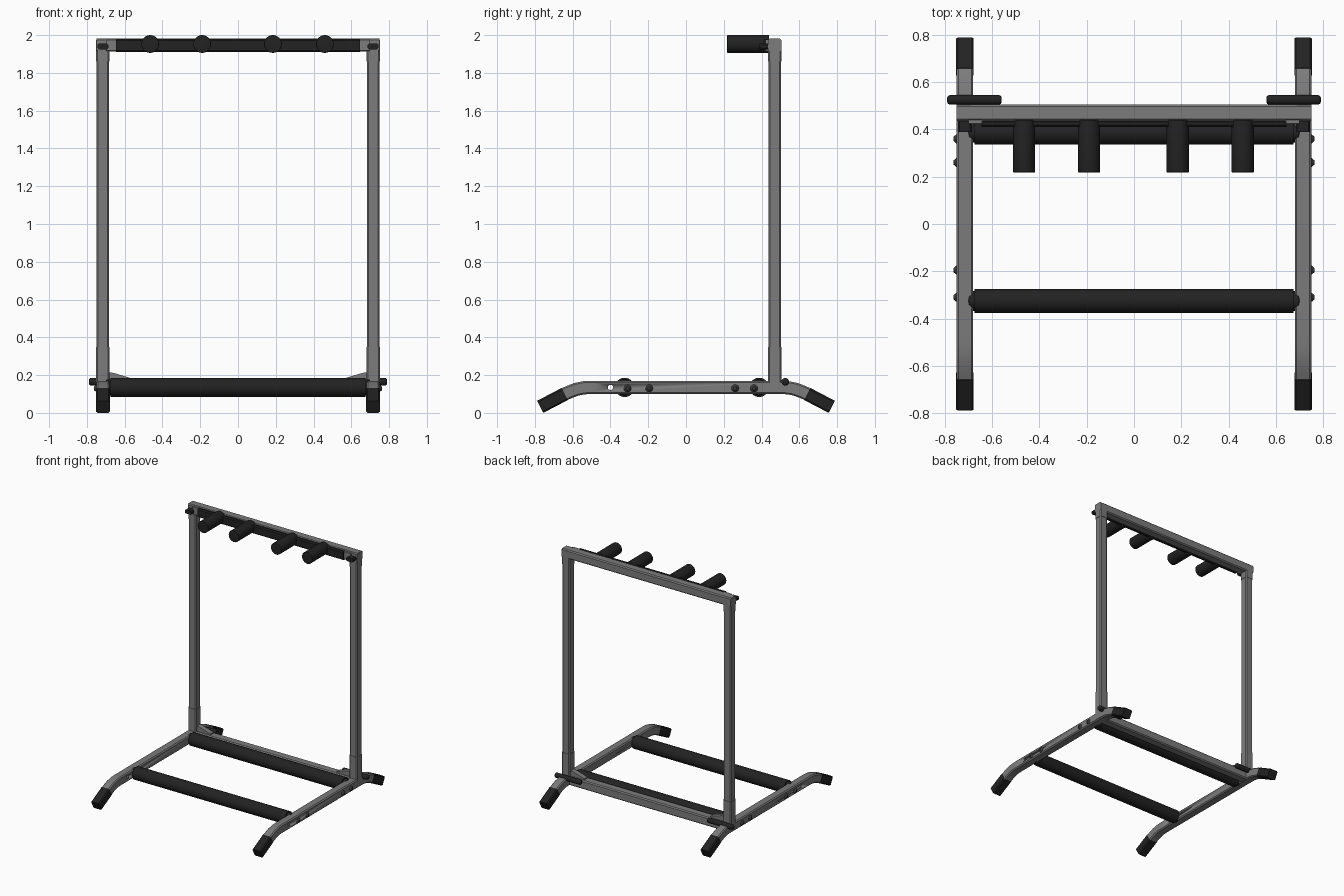
import bpy, bmesh
from mathutils import Vector

cube = bpy.data.objects.get("Cube")
if cube:
    bpy.data.objects.remove(cube, do_unlink=True)


def material(name, value):
    m = bpy.data.materials.new(name)
    m.use_nodes = True
    colour = (value, value, value, 1)
    m.diffuse_color = colour
    m.node_tree.nodes["Principled BSDF"].inputs["Base Color"].default_value = colour
    return m


GREY = material("grey metal", 0.2)
BLACK = material("black rubber", 0.016)
BOLT = material("dark bolt", 0.045)

X, Y, Z = Vector((1, 0, 0)), Vector((0, 1, 0)), Vector((0, 0, 1))


def finish(name, bm, mat):
    bmesh.ops.recalc_face_normals(bm, faces=bm.faces)
    mesh = bpy.data.meshes.new(name)
    bm.to_mesh(mesh)
    bm.free()
    mesh.materials.append(mat)
    ob = bpy.data.objects.new(name, mesh)
    bpy.context.collection.objects.link(ob)
    bpy.ops.object.select_all(action='DESELECT')
    ob.select_set(True)
    bpy.context.view_layer.objects.active = ob
    bpy.ops.object.shade_smooth_by_angle(angle=0.6)
    return ob


def tube(name, path, side, mat, w=0.07, h=0.07, c=0.008):
    """Sweep a chamfered rectangle along a path, mitred at each bend."""
    pts = [Vector(p) for p in path]
    a, b = w / 2, h / 2
    section = [(a, b - c), (a - c, b), (c - a, b), (-a, b - c),
               (-a, c - b), (c - a, -b), (a - c, -b), (a, c - b)]
    bm = bmesh.new()
    rings = []
    for i, p in enumerate(pts):
        d0 = (p - pts[max(i - 1, 0)]).normalized()
        d1 = (pts[min(i + 1, len(pts) - 1)] - p).normalized()
        t = (d0 + d1).normalized()
        n = t.cross(side)
        rings.append([bm.verts.new(p + side * u + n * v) for u, v in section])
    for r0, r1 in zip(rings, rings[1:]):
        for k in range(8):
            j = (k + 1) % 8
            bm.faces.new((r0[k], r0[j], r1[j], r1[k]))
    bm.faces.new(rings[0])
    bm.faces.new(rings[-1])
    return finish(name, bm, mat)


def rod(name, start, end, r, mat, r2=None, edge=0.0, sides=32):
    a, b = Vector(start), Vector(end)
    bm = bmesh.new()
    bmesh.ops.create_cone(bm, cap_ends=True, segments=sides, radius1=r,
                          radius2=r if r2 is None else r2, depth=(b - a).length)
    turn = Z.rotation_difference((b - a).normalized()).to_matrix()
    bmesh.ops.rotate(bm, verts=bm.verts, matrix=turn)
    bmesh.ops.translate(bm, verts=bm.verts, vec=(a + b) / 2)
    if edge:
        rims = [e for e in bm.edges if e.calc_face_angle() > 1]
        bmesh.ops.bevel(bm, geom=rims, offset=edge, segments=4,
                        profile=0.5, affect='EDGES')
    return finish(name, bm, mat)


# Cutter for the spare hole through both base rails
hole = rod("hole_cutter", (-1, -0.4, 0.135), (1, -0.4, 0.135), 0.014, BOLT)
hole.hide_render = True
hole.hide_viewport = True

# Half of the rail centreline, from the middle out to the foot
half = [(0.5, 0.135), (0.54, 0.133), (0.58, 0.125), (0.62, 0.11), (0.65, 0.096)]

for s, label in ((1, "left"), (-1, "right")):
    x = s * 0.715

    # Base rail with both ends bent down, and rubber feet
    line = [(-y, z) for y, z in reversed(half)] + half
    rail = tube(label + "_base_rail", [(x, y, z) for y, z in line], X, GREY)
    cut = rail.modifiers.new("spare hole", 'BOOLEAN')
    cut.object = hole
    cut.solver = 'EXACT'
    for f, end in ((-1, "front"), (1, "back")):
        tube(f"{label}_{end}_foot", [(x, f * 0.642, 0.1), (x, f * 0.772, 0.032)],
             X, BLACK, 0.074, 0.072)

    # Upright with sleeves at both ends
    tube(label + "_upright", [(x, 0.47, 0.15), (x, 0.47, 1.95)], X, GREY, 0.066, 0.064)
    tube(label + "_lower_sleeve", [(x, 0.47, 0.11), (x, 0.47, 0.35)], X, GREY, 0.072, 0.07)
    tube(label + "_upper_sleeve", [(x, 0.47, 1.86), (x, 0.47, 1.975)], X, GREY, 0.072, 0.07)

    # Gusset tapering along the lower crossbar
    bm = bmesh.new()
    vs = [bm.verts.new((s * u, 0.45, z)) for u, z in
          ((0.56, 0.16), (0.69, 0.16), (0.69, 0.215), (0.66, 0.212), (0.56, 0.182))]
    face = bm.faces.new(vs)
    ext = bmesh.ops.extrude_face_region(bm, geom=[face])
    bmesh.ops.translate(bm, vec=Y * 0.04,
                        verts=[v for v in ext["geom"] if isinstance(v, bmesh.types.BMVert)])
    finish(label + "_gusset", bm, GREY)

    # Locking handle behind the upright and knob at the top corner
    rod(label + "_locking_handle", (s * 0.56, 0.525, 0.165), (s * 0.79, 0.525, 0.165),
        0.02, BLACK, edge=0.012, sides=20)
    tube(label + "_corner_knob", [(x, 0.39, 1.94), (x, 0.44, 1.94)], X, BLACK, 0.06, 0.03)
    tube(label + "_corner_bracket", [(s * 0.64, 0.432, 1.947), (s * 0.7, 0.432, 1.947)],
         Y, GREY, 0.02, 0.062, 0.003)

    # Rail bolts
    for i, y in enumerate((-0.31, -0.195, 0.26, 0.36)):
        rod(f"{label}_bolt_{i + 1}", (s * 0.748, y, 0.13), (s * 0.763, y, 0.13),
            0.022, BOLT, r2=0.009, sides=12)

# Crossbars between the uprights
tube("top_crossbar", [(-0.75, 0.47, 1.947), (0.75, 0.47, 1.947)], Y, GREY)
tube("lower_crossbar", [(-0.7, 0.47, 0.137), (0.7, 0.47, 0.137)], Y, GREY)
tube("top_padding", [(-0.645, 0.425, 1.945), (0.645, 0.425, 1.945)], Y, BLACK, 0.03, 0.07)

# Foam rollers that carry the load
for name, y in (("front_roller", -0.325), ("back_roller", 0.387)):
    rod(name, (-0.675, y, 0.135), (0.675, y, 0.135), 0.051, BLACK)
    rod(name + "_end_caps", (-0.7, y, 0.135), (0.7, y, 0.135), 0.042, BLACK, edge=0.01)

# Padded divider pegs
for i, x in enumerate((-0.465, -0.19, 0.185, 0.46)):
    rod(f"divider_peg_{i + 1}", (x, 0.218, 1.953), (x, 0.44, 1.953), 0.047, BLACK, edge=0.004)
